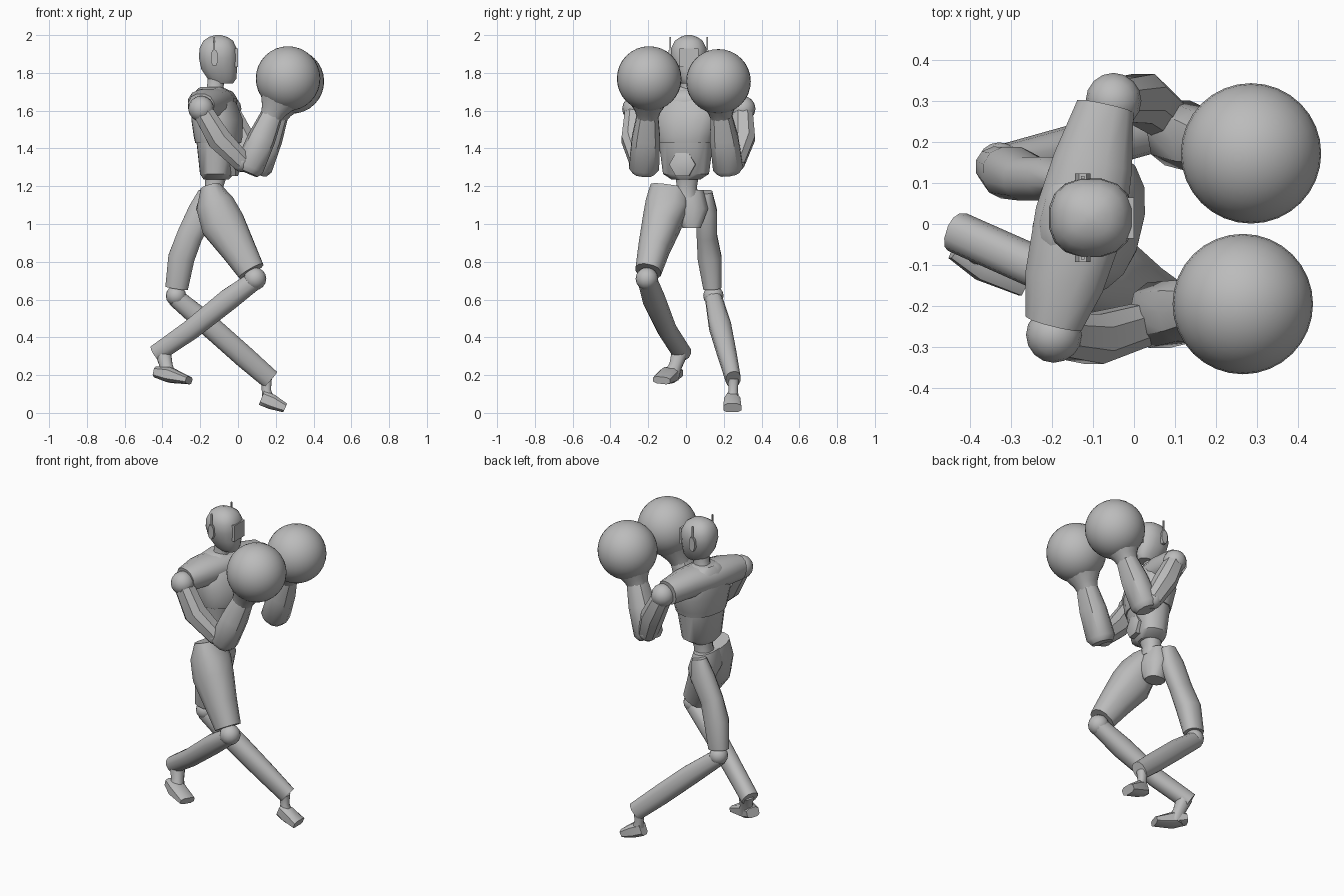
import bpy
import bmesh
import math
from mathutils import Vector

cube = bpy.data.objects.get("Cube")
if cube:
    bpy.data.objects.remove(cube, do_unlink=True)

GREY = (0.5, 0.5, 0.5, 1)
mat = bpy.data.materials.new("plain grey")
mat.use_nodes = True
mat.diffuse_color = GREY
mat.node_tree.nodes["Principled BSDF"].inputs["Base Color"].default_value = GREY

LATERAL = Vector((0, 1, 0))
UP = Vector((0, 0, 1))
CHEST_LEFT = Vector((0.23, 0.97, 0)).normalized()   # the chest is twisted


def finish(name, bm, angle=40):
    bmesh.ops.recalc_face_normals(bm, faces=bm.faces)
    mesh = bpy.data.meshes.new(name)
    bm.to_mesh(mesh)
    bm.free()
    mesh.materials.append(mat)
    ob = bpy.data.objects.new(name, mesh)
    bpy.context.collection.objects.link(ob)
    bpy.ops.object.select_all(action='DESELECT')
    ob.select_set(True)
    bpy.context.view_layer.objects.active = ob
    bpy.ops.object.shade_smooth_by_angle(angle=math.radians(angle))
    return ob


def loft(name, stations, ref=LATERAL, sides=12, level=False, square=0.85):
    """Skin through (x, y, z, half width along ref, half depth) stations."""
    bm = bmesh.new()
    pts = [Vector(s[:3]) for s in stations]
    rings = []
    for i, s in enumerate(stations):
        t = pts[min(i + 1, len(pts) - 1)] - pts[max(i - 1, 0)]
        t = UP.copy() if level else t.normalized()
        u = (ref - t * ref.dot(t)).normalized()
        v = t.cross(u)
        ring = []
        for k in range(sides):
            a = math.tau * (k + 0.5) / sides
            c, d = math.cos(a), math.sin(a)
            c = math.copysign(abs(c) ** square, c)
            d = math.copysign(abs(d) ** square, d)
            ring.append(bm.verts.new(pts[i] + u * c * s[3] + v * d * s[4]))
        rings.append(ring)
    for low, high in zip(rings, rings[1:]):
        for k in range(sides):
            n = (k + 1) % sides
            bm.faces.new((low[k], low[n], high[n], high[k]))
    bm.faces.new(rings[0][::-1])
    bm.faces.new(rings[-1])
    return finish(name, bm)


def ball(name, centre, radius, detail=16):
    bm = bmesh.new()
    bmesh.ops.create_uvsphere(bm, u_segments=detail * 2, v_segments=detail, radius=radius)
    bmesh.ops.translate(bm, verts=bm.verts, vec=centre)
    return finish(name, bm)


def box(name, centre, size):
    bm = bmesh.new()
    bmesh.ops.create_cube(bm, size=1)
    bmesh.ops.scale(bm, verts=bm.verts, vec=size)
    bmesh.ops.translate(bm, verts=bm.verts, vec=centre)
    return finish(name, bm)


# Head, neck and face plate
loft("head", [(-.085, .015, 1.745, .04, .06), (-.085, .015, 1.77, .058, .078),
              (-.1, .015, 1.82, .082, .096), (-.105, .015, 1.88, .097, .104),
              (-.105, .015, 1.93, .095, .1), (-.105, .015, 1.97, .075, .08),
              (-.105, .015, 1.99, .045, .05), (-.105, .015, 2, .015, .015)],
     level=True, sides=16)
loft("neck", [(-.13, .015, 1.68, .06, .06), (-.12, .015, 1.73, .045, .045),
              (-.11, .015, 1.79, .05, .05)], level=True)
box("face_plate", (-.015, .015, 1.88), (.03, .1, .1))

# Ear discs with thin antennae
for side, label in ((1, "left"), (-1, "right")):
    y = .015 + side * .098
    loft(label + "_ear", [(-.125, y - .01, 1.88, .045, .02), (-.125, y + .01, 1.88, .045, .02)],
         ref=UP, sides=8)
    box(label + "_antenna", (-.125, y, 1.95), (.008, .008, .08))

# Torso
loft("chest", [(-.105, 0, 1.43, .15, .118), (-.105, 0, 1.46, .158, .125),
               (-.11, .01, 1.55, .18, .132), (-.125, .015, 1.64, .17, .112),
               (-.14, .015, 1.7, .11, .085), (-.14, .015, 1.725, .065, .06)],
     ref=CHEST_LEFT, level=True, sides=16)
loft("abdomen", [(-.115, 0, 1.235, .075, .065), (-.11, 0, 1.265, .122, .088),
                 (-.105, 0, 1.44, .145, .112)], ref=CHEST_LEFT, level=True, sides=16)
loft("shoulder_yoke", [(-.195, -.24, 1.62, .072, .072), (-.17, -.14, 1.635, .08, .1),
                       (-.13, .015, 1.64, .085, .115), (-.1, .15, 1.64, .08, .1),
                       (-.07, .285, 1.625, .072, .072)], ref=UP)
loft("belt_buckle", [(-.06, -.012, 1.315, .07, .07), (-.006, -.02, 1.315, .07, .07),
                     (.002, -.022, 1.315, .045, .045)], ref=UP, sides=6, square=1)
loft("waist", [(-.13, .0, 1.14, .065, .06), (-.125, .005, 1.2, .055, .05),
               (-.115, .005, 1.26, .065, .06)], level=True)
loft("pelvis", [(-.13, .03, .98, .05, .06), (-.14, .01, 1.08, .11, .085),
                (-.14, -.02, 1.18, .115, .055)], level=True)

# Arms: shoulder ball, upper arm, elbow, forearm, cuff and glove
arms = {
    "right": [(-.195, -.27, 1.61), (-.1, -.28, 1.45), (.02, -.245, 1.33),
              (.06, -.222, 1.3), (.18, -.203, 1.58), (.265, -.195, 1.77)],
    "left": [(-.05, .3, 1.61), (.02, .305, 1.46), (.08, .26, 1.33),
             (.105, .222, 1.3), (.21, .185, 1.58), (.285, .172, 1.755)],
}
for label, path in arms.items():
    shoulder, middle, elbow, base, wrist, glove = path
    ball(label + "_shoulder", shoulder, .068, 8)
    loft(label + "_upper_arm", [(*shoulder, .055, .055), (*middle, .065, .068),
                                (*elbow, .055, .055)], sides=8)
    ball(label + "_elbow", elbow, .055, 8)
    low, high = Vector(base), Vector(wrist)
    tip = Vector(glove)
    loft(label + "_forearm", [(*low.lerp(high, -.1), .06, .06), (*low, .083, .078),
                              (*low.lerp(high, .55), .078, .074), (*high, .058, .058)], sides=10)
    loft(label + "_cuff", [(*high.lerp(tip, -.12), .055, .055), (*high.lerp(tip, .1), .068, .068),
                           (*high.lerp(tip, .5), .115, .115)], sides=16)
    ball(label + "_glove", glove, .171)

# Right leg: knee forward, foot lifted behind
loft("right_thigh", [(-.145, -.085, 1.195, .105, .055), (-.12, -.1, 1.1, .118, .105),
                     (-.08, -.13, 1, .105, .12), (0, -.17, .87, .085, .095),
                     (.07, -.2, .75, .07, .075)])
ball("right_knee", (.09, -.207, .71), .06, 8)
loft("right_shin", [(.1, -.207, .71, .05, .05), (-.05, -.17, .6, .06, .06),
                    (-.25, -.1, .44, .05, .055), (-.43, -.02, .315, .05, .05)])
loft("right_ankle", [(-.4, -.03, .33, .045, .045), (-.38, -.055, .25, .035, .035),
                     (-.37, -.08, .19, .045, .045)])
loft("right_foot", [(-.43, -.05, .215, .04, .03), (-.36, -.09, .2, .052, .042),
                    (-.26, -.13, .172, .05, .02)], sides=8, square=.6)

# Left leg: knee back, foot planted in front
loft("left_thigh", [(-.165, .105, 1.17, .035, .045), (-.19, .11, 1.07, .055, .075),
                    (-.255, .11, .94, .055, .07), (-.3, .125, .82, .065, .072),
                    (-.325, .14, .66, .05, .062)])
ball("left_knee", (-.328, .145, .62), .054, 8)
loft("left_shin", [(-.33, .145, .61, .045, .05), (-.15, .18, .46, .06, .06),
                   (.03, .22, .3, .05, .06), (.17, .25, .178, .04, .055)])
loft("left_ankle", [(.15, .25, .18, .03, .03), (.15, .25, .12, .025, .025),
                    (.16, .247, .07, .035, .035)])
loft("left_foot", [(.125, .245, .08, .03, .042), (.18, .245, .058, .045, .042),
                   (.25, .245, .026, .05, .026)], sides=8, square=.6)
